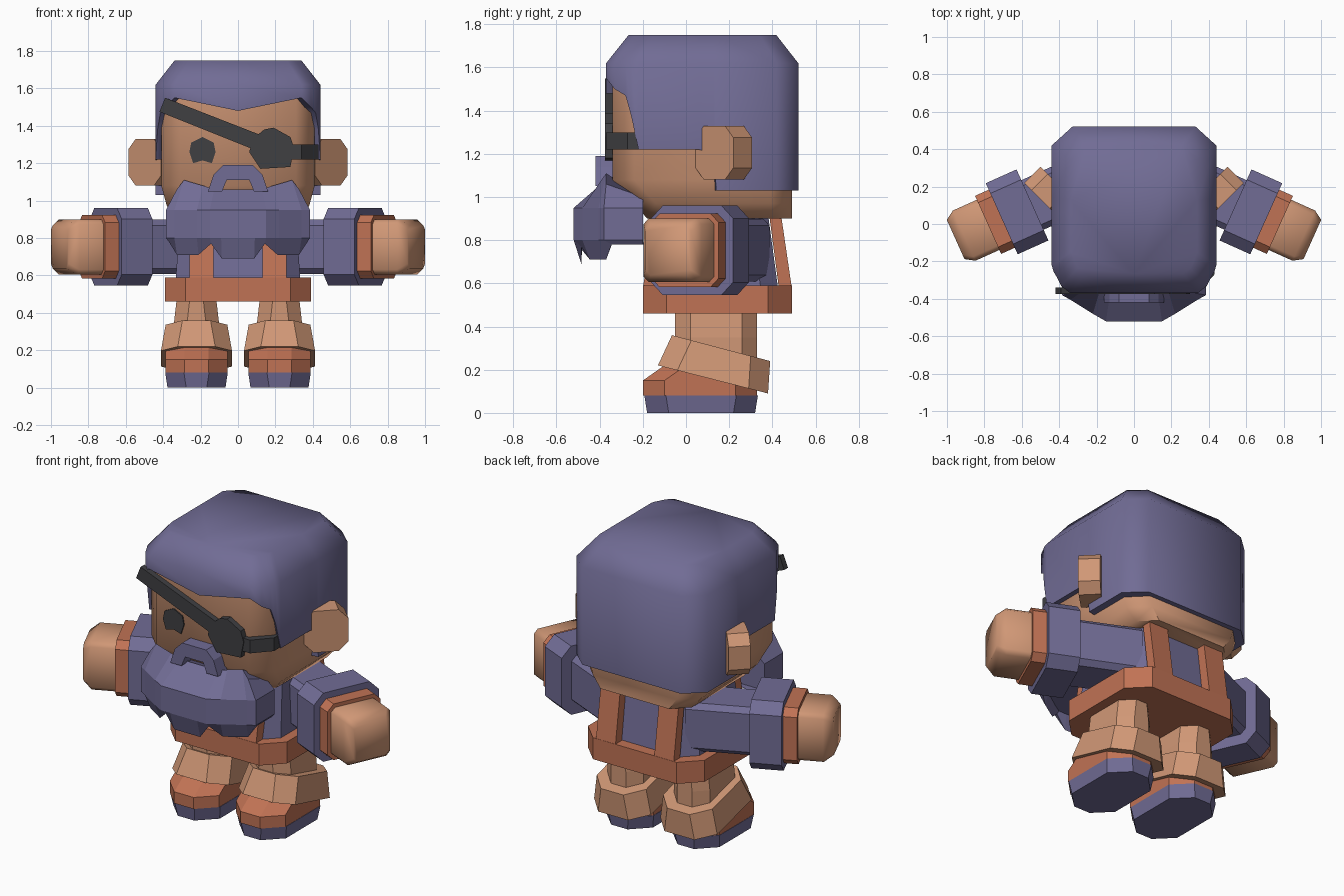
import bpy, bmesh, math
from mathutils import Vector

cube = bpy.data.objects.get("Cube")
if cube:
    bpy.data.objects.remove(cube)


def material(name, rgb):
    m = bpy.data.materials.new(name)
    m.use_nodes = True
    col = (*rgb, 1)
    m.diffuse_color = col
    bsdf = m.node_tree.nodes["Principled BSDF"]
    bsdf.inputs["Base Color"].default_value = col
    bsdf.inputs["Roughness"].default_value = 0.8
    return m


purple = material("dusty_purple", (.165, .15, .30))
skin = material("tan_skin", (.63, .31, .18))
rust = material("rust_orange", (.53, .17, .09))
dark = material("charcoal", (.05, .05, .055))


def loft(name, rings, mat, smooth=0):
    """Skin a stack of equal-length rings and cap both ends."""
    bm = bmesh.new()
    rows = [[bm.verts.new(p) for p in ring] for ring in rings]
    n = len(rows[0])
    for a, b in zip(rows, rows[1:]):
        for i in range(n):
            j = (i + 1) % n
            bm.faces.new((a[i], a[j], b[j], b[i]))
    bm.faces.new(rows[0])
    bm.faces.new(rows[-1])
    bmesh.ops.recalc_face_normals(bm, faces=bm.faces)
    mesh = bpy.data.meshes.new(name)
    bm.to_mesh(mesh)
    bm.free()
    ob = bpy.data.objects.new(name, mesh)
    bpy.context.collection.objects.link(ob)
    mesh.materials.append(mat)
    if smooth:
        bpy.ops.object.select_all(action='DESELECT')
        ob.select_set(True)
        bpy.context.view_layer.objects.active = ob
        bpy.ops.object.shade_smooth_by_angle(angle=math.radians(smooth))
    return ob


def octagon(x, y, hw, hd, c):
    """Rectangle with cut corners, as 2D points."""
    q = [(hw, hd - c), (hw - c, hd), (c - hw, hd), (-hw, hd - c),
         (-hw, c - hd), (c - hw, -hd), (hw - c, -hd), (hw, c - hd)]
    return [(x + a, y + b) for a, b in q]


def at_z(pts, z):
    return [(x, y, z) for x, y in pts]


def plate(name, pts, y0, y1, mat):
    """Front outline (x, z) given depth along y."""
    return loft(name, [[(x, y, z) for x, z in pts] for y in (y0, y1)], mat)


def mirrored(half):
    """Close a right-half outline by mirroring it across x = 0."""
    return half + [(-p[0], *p[1:]) for p in reversed(half) if p[0] > 0]


# Head
loft("head", [at_z(octagon(0, y, w, d, c), z) for z, y, w, d, c in (
    (.90, .155, .32, .335, .09), (.97, .125, .38, .365, .10),
    (1.08, .075, .41, .415, .10), (1.6, .075, .41, .415, .10))], skin, 50)

# Hair cap: each outline point carries its own hem height
hem = mirrored([(0, -.37, 1.48), (.34, -.37, 1.55), (.39, -.33, 1.50),
                (.415, -.28, 1.47), (.43, -.255, 1.38), (.44, -.22, 1.22),
                (.44, .06, 1.22), (.44, .13, 1.2), (.44, .14, 1.03),
                (.44, .42, 1.03), (.33, .52, 1.03)])


def scaled(k, z=None):
    return [(x * k, (y - .08) * k + .08, h if z is None else z) for x, y, h in hem]


loft("hair", [scaled(.77, 1.75), scaled(1, 1.62), scaled(1), scaled(.9), scaled(.85, 1.58)],
     purple, 60)

# Beard: half outline as x, y, lower z, upper z
beard = mirrored([(.09, -.52, .69, 1.06), (.15, -.52, .77, 1.06), (.22, -.48, .71, 1.08),
                  (.34, -.405, .71, 1.11), (.385, -.38, .78, 1.06), (.385, -.2, .78, 1.0)])
loft("beard", [
    [(x * .9, y + .04, .79) for x, y, lo, hi in beard],
    [(x * .96, y + (.035 if y < -.3 else 0), lo) for x, y, lo, hi in beard],
    [(x, y, .80) for x, y, lo, hi in beard],
    [(x, y, .95) for x, y, lo, hi in beard],
    [(x * .85, max(y, -.37), hi) for x, y, lo, hi in beard]], purple)

# Moustache arch
plate("moustache", mirrored([(.06, 1.11), (.085, 1.05), (.16, 1.05), (.13, 1.14), (.08, 1.19)]),
      -.42, -.33, purple)

# Eye, patch and strap
plate("eye", [(-.25, 1.31), (-.19, 1.34), (-.13, 1.31), (-.12, 1.26), (-.14, 1.2),
              (-.19, 1.215), (-.24, 1.2), (-.26, 1.26)], -.347, -.338, dark)
plate("eye_patch", [(.06, 1.26), (.08, 1.33), (.14, 1.38), (.19, 1.39), (.28, 1.34),
                    (.30, 1.28), (.28, 1.18), (.12, 1.17)], -.375, -.335, dark)
plate("brow_strap", [(-.42, 1.475), (-.39, 1.55), (.11, 1.355), (.08, 1.275)],
      -.375, -.34, dark)
wrap = [(.25, -.37), (.34, -.37), (.43, -.27), (.43, -.2), (.39, -.2), (.39, -.25), (.31, -.33), (.25, -.33)]
loft("side_strap", [at_z(wrap, 1.22), at_z(wrap, 1.30)], dark)

# Torso and waistband
loft("shirt", [at_z(octagon(0, .14, w, d, .08), z) for z, w, d in
               ((.55, .335, .29), (.92, .31, .24))], purple)
loft("waistband", [at_z(octagon(0, .145, .39, .345, .11), z) for z in (.46, .59)], rust)

for s, side in ((1, "left"), (-1, "right")):
    # Ear: octagonal slab angled backwards
    out, thick = Vector((.7 * s, .7, 0)), Vector((.7 * s, -.7, 0))
    mid = Vector((.455 * s, .175, 1.205))
    loft(side + "_ear", [[mid + out * a + thick * t + Vector((0, 0, b))
                          for a, b in octagon(0, 0, .125, .125, .055)]
                         for t in (-.062, .062)], skin)

    # Overall straps, front and back
    for face, base, top in (("front", (-.2, -.12), (-.14, -.08)),
                            ("back", (.43, .49), (.385, .44))):
        loft(f"{side}_{face}_strap",
             [[(s * x, y, z) for x, y in ((.13, a), (.26, a), (.26, b), (.13, b))]
              for z, (a, b) in ((.58, base), (.92, top))], rust)

    # Arm pieces along a forward-swept axis: distance, half size, corner cut
    axis, across = Vector((.913 * s, -.41, 0)), Vector((.41 * s, .913, 0))
    cuff = Vector((.625 * s, .065, .753))

    def arm_part(name, stations, mat, smooth=0):
        loft(f"{side}_{name}", [[cuff + axis * d + across * a + Vector((0, 0, b))
                                 for a, b in octagon(0, 0, r, r, c)]
                                for d, r, c in stations], mat, smooth)

    arm_part("sleeve", ((-.46, .145, .03), (0, .145, .03)), purple)
    arm_part("cuff", ((-.09, .208, .06), (.09, .208, .06)), purple)
    arm_part("glove_band", ((.08, .17, .04), (.17, .17, .04)), rust)
    arm_part("hand", ((.16, .147, .025), (.31, .147, .025), (.36, .115, .025)), skin, 50)

    # Leg, tilted trouser cuff and shoe
    x = .222 * s
    loft(side + "_leg", [at_z(octagon(x, .14, w, .19, .07), z)
                         for z, w in ((.15, .12), (.35, .12), (.48, .105))], skin)

    def tilted(y0, z0, y1, z1, w):
        pts = octagon(x, (y0 + y1) / 2, w, (y1 - y0) / 2, .09)
        return [(a, b, z0 + (z1 - z0) * (b - y0) / (y1 - y0)) for a, b in pts]

    loft(side + "_trouser_cuff", [tilted(-.065, .36, .39, .24, .165),
                                  tilted(-.13, .22, .38, .09, .19)], skin)
    loft(side + "_shoe", [at_z(octagon(x, y, .165, d, .1), z) for z, y, d in
                          ((.08, .065, .265), (.15, .065, .265), (.22, .11, .21))], rust)
    loft(side + "_sole", [at_z(octagon(x, .07, w, d, .1), z) for z, w, d in
                          ((0, .155, .25), (.08, .167, .263))], purple)
